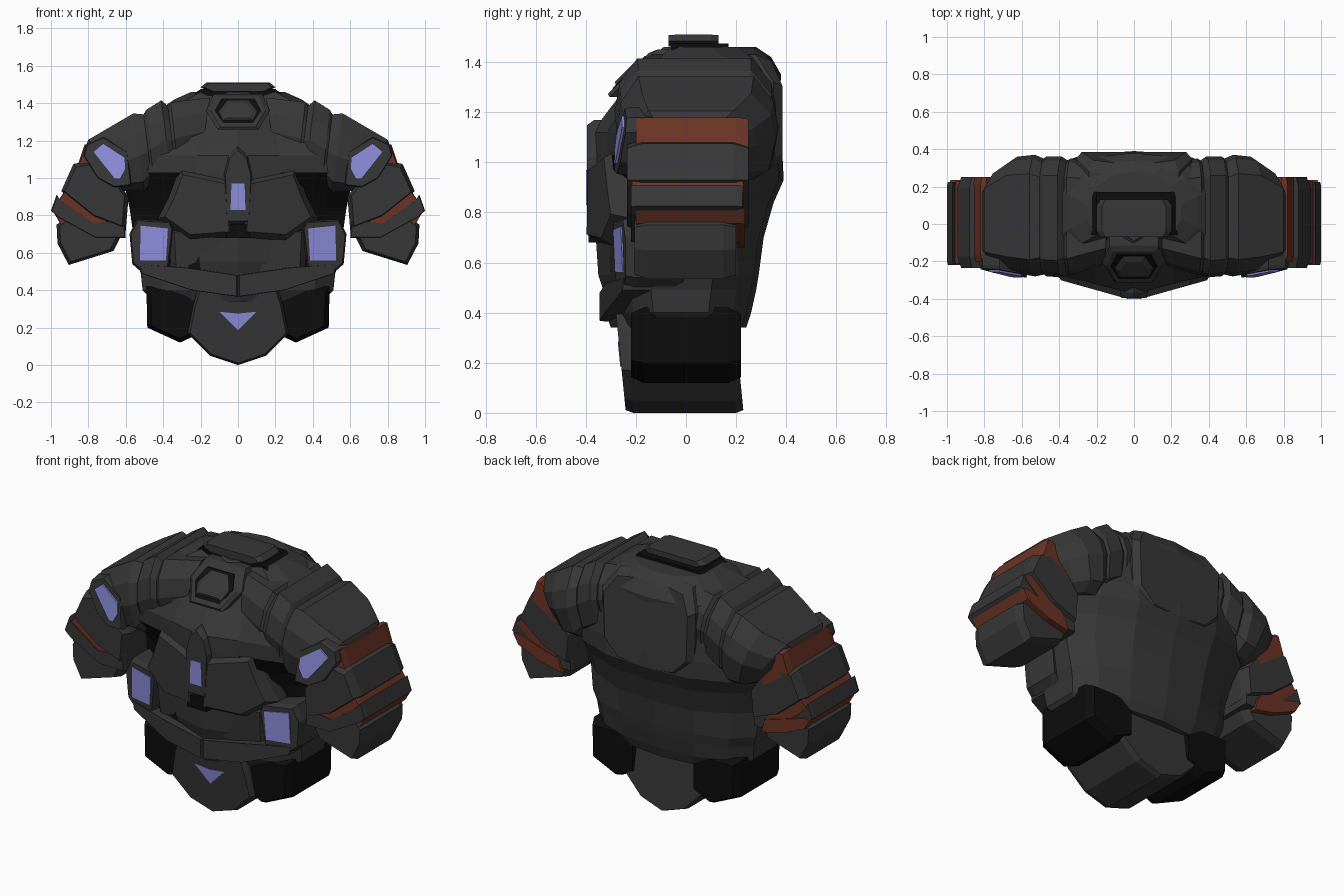
import bpy, bmesh
from mathutils import Vector


def material(name, rgb):
    m = bpy.data.materials.new(name)
    m.diffuse_color = (*rgb, 1)
    return m


GREY = material("dark_grey", (0.038, 0.038, 0.039))
BLACK = material("black", (0.004, 0.004, 0.004))
BLUE = material("blue", (0.27, 0.27, 0.72))
RUST = material("rust", (0.15, 0.034, 0.018))


def loft(name, rings, mats, mirror=False, pick=None):
    """Join equal-length point rings with flat faces and cap both ends."""
    bm = bmesh.new()
    vs = [[bm.verts.new(p) for p in r] for r in rings]
    n = len(rings[0])
    for a, b in zip(vs, vs[1:]):
        for i in range(n):
            j = (i + 1) % n
            bm.faces.new((a[i], a[j], b[j], b[i]))
    bm.faces.new(vs[0])
    bm.faces.new(vs[-1])
    bmesh.ops.recalc_face_normals(bm, faces=bm.faces)
    if pick:
        for f in bm.faces:
            f.material_index = pick(f.calc_center_median(), f.normal)
    me = bpy.data.meshes.new(name)
    bm.to_mesh(me)
    bm.free()
    ob = bpy.data.objects.new(name, me)
    bpy.context.collection.objects.link(ob)
    for m in mats:
        me.materials.append(m)
    if mirror:
        ob.modifiers.new("mirror", 'MIRROR')
    return ob


def slab(name, poly, y0, y1, mat=GREY, c=0.04, s=0.85, warp=None, mirror=True):
    """Front-view outline (x, z) extruded along y with chamfered ends."""
    cx = sum(p[0] for p in poly) / len(poly)
    cz = sum(p[1] for p in poly) / len(poly)
    rings = []
    for y, k in ((y0, s), (y0 + c, 1), (y1 - c, 1), (y1, s)):
        ring = [Vector((cx + (x - cx) * k, y, cz + (z - cz) * k)) for x, z in poly]
        if warp:
            for v in ring:
                v.y += warp(v.x, v.z)
        rings.append(ring)
    return loft(name, rings, [mat], mirror)


def sym(half):
    """Complete a right-hand outline across x = 0."""
    return half + [(-x, z) for x, z in reversed(half) if x > 1e-6]


# Torso: horizontal sections (z, half width, front, front corner, back corner, back)
torso = []
for z, w, yf, fo, bo, yb in (
        (0.34, 0.45, -0.30, -0.18, 0.17, 0.24), (0.40, 0.51, -0.32, -0.21, 0.19, 0.26),
        (0.49, 0.52, -0.33, -0.22, 0.20, 0.28), (0.55, 0.54, -0.35, -0.18, 0.21, 0.29),
        (0.70, 0.56, -0.36, -0.14, 0.20, 0.31), (0.84, 0.58, -0.37, -0.12, 0.24, 0.35),
        (0.93, 0.60, -0.375, -0.15, 0.29, 0.39), (1.03, 0.60, -0.375, -0.25, 0.30, 0.385),
        (1.12, 0.58, -0.375, -0.26, 0.30, 0.37), (1.22, 0.53, -0.30, -0.25, 0.29, 0.37),
        (1.35, 0.44, -0.20, -0.17, 0.28, 0.38), (1.42, 0.34, -0.14, -0.10, 0.25, 0.34),
        (1.46, 0.25, -0.09, -0.06, 0.2, 0.28)):
    h = [(0, yf), (0.38 * w, yf + 0.06), (0.8 * w, fo), (w, fo + 0.08),
         (w, bo - 0.1), (0.8 * w, bo), (0.45 * w, yb - 0.02), (0, yb)]
    torso.append([(x, y, z) for x, y in h] + [(-x, y, z) for x, y in h[-2:0:-1]])
loft("torso", torso, [GREY, BLACK],
     pick=lambda c, n: int(0.5 < c.z < 1.0 and abs(c.x) > 0.25 and n.y < -0.2))

# Pelvis and leg sockets
slab("pelvis", sym([(0, 0.0), (0.15, 0.05), (0.27, 0.17), (0.24, 0.32), (0.2, 0.45)]),
     -0.27, 0.2, c=0.03, s=0.95, warp=lambda x, z: 0.03 - 0.1 * z, mirror=False)
slab("pelvis_badge", [(-0.1, 0.285), (0, 0.275), (0.1, 0.285), (0, 0.185)],
     -0.274, -0.25, BLUE, c=0.002, s=1, warp=lambda x, z: 0.03 - 0.1 * z, mirror=False)
slab("leg_socket", [(0.18, 0.42), (0.18, 0.18), (0.31, 0.12), (0.485, 0.2), (0.49, 0.42)],
     -0.22, 0.22, BLACK, c=0.05, s=0.85)

# Waist belt, sweeping up towards the hips
slab("belt", [(0, 0.365), (0.25, 0.40), (0.52, 0.49), (0.53, 0.54), (0.27, 0.52), (0, 0.48)],
     -0.345, -0.2, c=0.02, s=0.97, warp=lambda x, z: 0.35 * x * x)

# Breast plates, abdomen, sternum and their lights
slab("breast_plate", [(0.0, 0.68), (0.03, 1.0), (0.31, 1.06), (0.37, 0.9), (0.43, 0.78), (0.26, 0.66)],
     -0.41, -0.12, c=0.06, s=0.8, warp=lambda x, z: 0.28 * x)
slab("abdomen", sym([(0, 0.42), (0.2, 0.46), (0.36, 0.52), (0.37, 0.72), (0.1, 0.74)]),
     -0.35, -0.15, c=0.03, s=0.92, warp=lambda x, z: 0.28 * abs(x) - 0.13 * (z - 0.5), mirror=False)
slab("sternum", sym([(0, 0.75), (0.065, 0.75), (0.075, 1.02), (0.05, 1.12), (0, 1.17)]),
     -0.395, -0.25, c=0.03, s=0.9, mirror=False)
slab("sternum_light", sym([(0.04, 0.83), (0.035, 0.97)]), -0.4, -0.37, BLUE, c=0.005, s=1, mirror=False)
slab("sternum_vent", sym([(0.065, 0.68), (0.06, 0.755)]), -0.39, -0.3, BLACK, c=0.005, s=1, mirror=False)

# Side pods with lights
pod = lambda x, z: 0.22 * (x - 0.35) - 0.03 * (z - 0.5)
slab("side_pod", [(0.345, 0.73), (0.36, 0.77), (0.54, 0.78), (0.58, 0.70), (0.565, 0.54), (0.52, 0.5), (0.37, 0.52)],
     -0.285, -0.05, c=0.04, s=0.93, warp=pod)
slab("side_pod_light", [(0.375, 0.73), (0.52, 0.745), (0.525, 0.56), (0.385, 0.56)],
     -0.29, -0.265, BLUE, c=0.005, s=1, warp=pod)

# Shoulders: sections along the arm (top x, top z, bottom x, bottom z, front, back)
shoulder = []
for xt, zt, xb, zb, y0, y1 in (
        (0.15, 1.43, 0.2, 1.10, -0.22, 0.33), (0.36, 1.405, 0.32, 1.05, -0.275, 0.35),
        (0.375, 1.385, 0.335, 1.05, -0.27, 0.34), (0.41, 1.415, 0.36, 1.03, -0.285, 0.36),
        (0.49, 1.365, 0.45, 0.98, -0.28, 0.36), (0.505, 1.34, 0.46, 0.98, -0.27, 0.35),
        (0.56, 1.345, 0.5, 0.93, -0.28, 0.37), (0.68, 1.275, 0.57, 0.93, -0.265, 0.36),
        (0.80, 1.205, 0.62, 0.93, -0.24, 0.29), (0.815, 1.17, 0.66, 0.95, -0.215, 0.25)):
    prof = [(y0 + 0.09, 1), (y0 + 0.02, 0.75), (y0, 0.45), (y0 + 0.03, 0.12), (y0 + 0.1, 0),
            (y1 - 0.1, 0), (y1 - 0.03, 0.12), (y1, 0.5), (y1 - 0.02, 0.75), (y1 - 0.1, 1)]
    shoulder.append([(xb + (xt - xb) * t, y, zb + (zt - zb) * t) for y, t in prof])
loft("shoulder", shoulder, [GREY], mirror=True)
tilt_out = lambda x, z: 0.12 * (x - 0.6) + 0.1 * (z - 1.0)
slab("shoulder_lip", [(0.57, 0.96), (0.59, 1.14), (0.72, 1.22), (0.81, 1.18), (0.825, 1.12), (0.75, 1.0), (0.66, 0.95)],
     -0.28, -0.16, c=0.02, s=0.96, warp=tilt_out)
slab("shoulder_light", [(0.60, 1.05), (0.605, 1.11), (0.72, 1.185), (0.775, 1.14), (0.66, 0.995), (0.63, 0.995)],
     -0.29, -0.2, BLUE, c=0.005, s=1, warp=tilt_out)

# Layered arm plates with rust bands in the gaps
slab("arm_band_upper", [(0.62, 1.03), (0.79, 1.18), (0.82, 1.18), (0.86, 1.06), (0.68, 0.94)],
     -0.2, 0.25, RUST, c=0.04, s=0.92)
slab("arm_plate_upper", [(0.585, 0.9), (0.66, 1.0), (0.80, 1.09), (0.88, 1.075), (0.945, 0.93), (0.92, 0.905), (0.77, 0.785), (0.6, 0.72)],
     -0.235, 0.25, c=0.06, s=0.88)
slab("arm_band_middle", [(0.68, 0.72), (0.72, 0.80), (0.93, 0.925), (0.96, 0.88), (0.8, 0.74)],
     -0.215, 0.23, RUST, c=0.01, s=0.98)
slab("arm_plate_middle", [(0.60, 0.68), (0.605, 0.78), (0.77, 0.755), (0.955, 0.885), (0.97, 0.91), (1.0, 0.825), (0.96, 0.79), (0.76, 0.68)],
     -0.22, 0.225, c=0.02, s=0.97)
slab("arm_band_lower", [(0.66, 0.66), (0.68, 0.74), (0.95, 0.82), (0.985, 0.815), (0.95, 0.755), (0.8, 0.69)],
     -0.2, 0.235, RUST, c=0.01, s=0.98)
slab("arm_plate_lower", [(0.60, 0.74), (0.74, 0.69), (0.93, 0.78), (0.97, 0.75), (0.965, 0.65), (0.905, 0.535), (0.665, 0.61)],
     -0.205, 0.2, c=0.05, s=0.88)

# Back plate and neck
slab("back_plate", sym([(0, 0.90), (0.2, 0.92), (0.30, 1.02), (0.31, 1.32), (0.24, 1.43), (0, 1.46)]),
     0.2, 0.385, c=0.035, s=0.9, warp=lambda x, z: -max(0, z - 1.36), mirror=False)
slab("neck_recess", sym([(0.29, 1.41), (0.2, 1.475)]), -0.06, 0.17, BLACK, c=0.02, s=0.98, mirror=False)
slab("neck_cap", sym([(0.15, 1.46), (0.2, 1.485), (0.17, 1.51)]), -0.07, 0.13, c=0.03, s=0.9, mirror=False)

# Sloping collar frame with a recessed visor
tilt = lambda x, z: 1.0 * (z - 1.27)
slab("collar_frame", sym([(0.11, 1.26), (0.17, 1.36), (0.13, 1.45)]), -0.315, -0.15, c=0.02, s=0.86, warp=tilt, mirror=False)
slab("collar_visor", sym([(0.08, 1.295), (0.125, 1.36), (0.09, 1.425)]), -0.32, -0.3, BLACK, c=0.003, s=1, warp=tilt, mirror=False)
slab("collar_snout", sym([(0.085, 1.305), (0.11, 1.355), (0.06, 1.42)]), -0.335, -0.3, c=0.02, s=0.7, warp=tilt, mirror=False)
